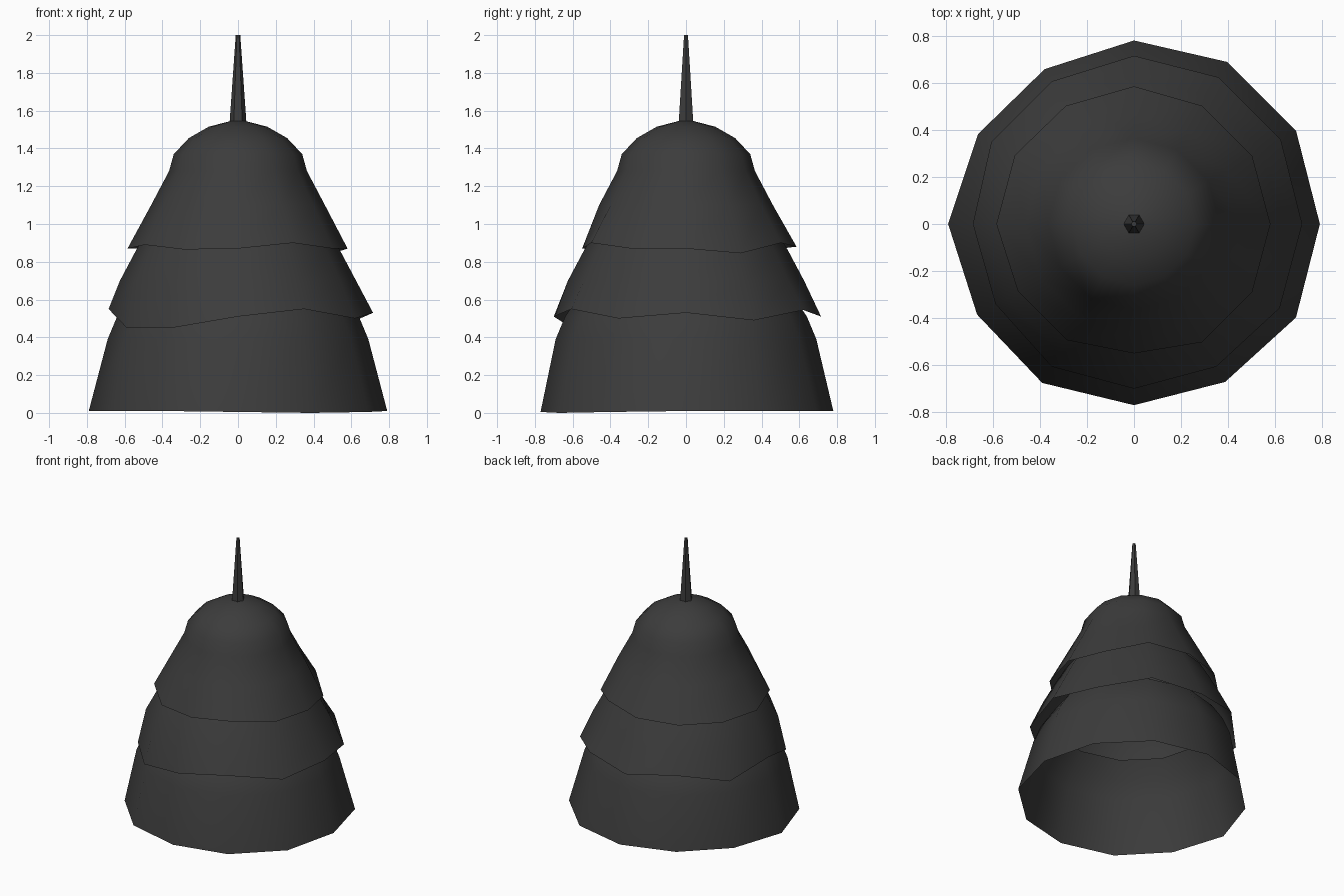
import bpy, bmesh
from math import sin, cos, tau, radians

if "Cube" in bpy.data.objects:
    bpy.data.objects.remove(bpy.data.objects["Cube"])

mat = bpy.data.materials.new("dark_charcoal")
mat.diffuse_color = (0.045, 0.045, 0.045, 1)
mat.use_nodes = True
mat.node_tree.nodes["Principled BSDF"].inputs["Base Color"].default_value = mat.diffuse_color


def layer(name, profile, sides, rim_z=None, rim_r=None, cap=False, angle=50):
    """Surface of revolution, bottom ring first, with an optional ragged rim."""
    bm = bmesh.new()
    rings = []
    for k, (r, z) in enumerate(profile):
        ring = []
        for i in range(sides):
            a = tau * i / sides
            rr = rim_r[i] if k == 0 and rim_r else r
            zz = rim_z[i] if k == 0 and rim_z else z
            ring.append(bm.verts.new((rr * cos(a), rr * sin(a), zz)))
        rings.append(ring)
    for lo, hi in zip(rings, rings[1:]):
        for i in range(sides):
            j = (i + 1) % sides
            bm.faces.new((lo[i], lo[j], hi[j], hi[i]))
    if cap:
        bm.faces.new(rings[-1])
    me = bpy.data.meshes.new(name)
    bm.to_mesh(me)
    bm.free()
    ob = bpy.data.objects.new(name, me)
    bpy.context.collection.objects.link(ob)
    me.materials.append(mat)
    bpy.ops.object.select_all(action='DESELECT')
    ob.select_set(True)
    bpy.context.view_layer.objects.active = ob
    bpy.ops.object.shade_smooth_by_angle(angle=radians(angle))
    return ob


# Bottom skirt, open underneath
layer("bottom_skirt", [(0.79, 0.01), (0.69, 0.39), (0.64, 0.51), (0.56, 0.63)], 12,
      rim_z=[0.01, 0.01, 0.01, 0.01, 0.01, 0.01, 0.01, 0.01, 0.01, 0.005, 0.0, 0.005],
      rim_r=[0.79, 0.795, 0.795, 0.78, 0.76, 0.765, 0.79, 0.77, 0.78, 0.77, 0.775, 0.795])

# Middle tier with ragged rim
layer("middle_tier", [(0.71, 0.52), (0.625, 0.70), (0.54, 0.86), (0.47, 0.98)], 12,
      rim_z=[0.53, 0.49, 0.545, 0.51, 0.55, 0.48, 0.55, 0.45, 0.45, 0.51, 0.55, 0.50],
      rim_r=[0.715, 0.72, 0.72, 0.715, 0.70, 0.70, 0.685, 0.68, 0.70, 0.70, 0.70, 0.715])

# Upper tier and rounded crown
layer("upper_tier", [(0.58, 0.87), (0.46, 1.10), (0.365, 1.28), (0.34, 1.37),
                     (0.26, 1.455), (0.155, 1.515), (0.04, 1.545)], 12,
      rim_z=[0.87, 0.845, 0.90, 0.88, 0.87, 0.87, 0.87, 0.89, 0.865, 0.87, 0.90, 0.87],
      rim_r=[0.58, 0.58, 0.58, 0.585, 0.58, 0.585, 0.585, 0.57, 0.57, 0.55, 0.58, 0.58],
      cap=True)

# Six-sided spire
layer("spire", [(0.045, 1.53), (0.012, 2.0)], 6, cap=True, angle=30)
